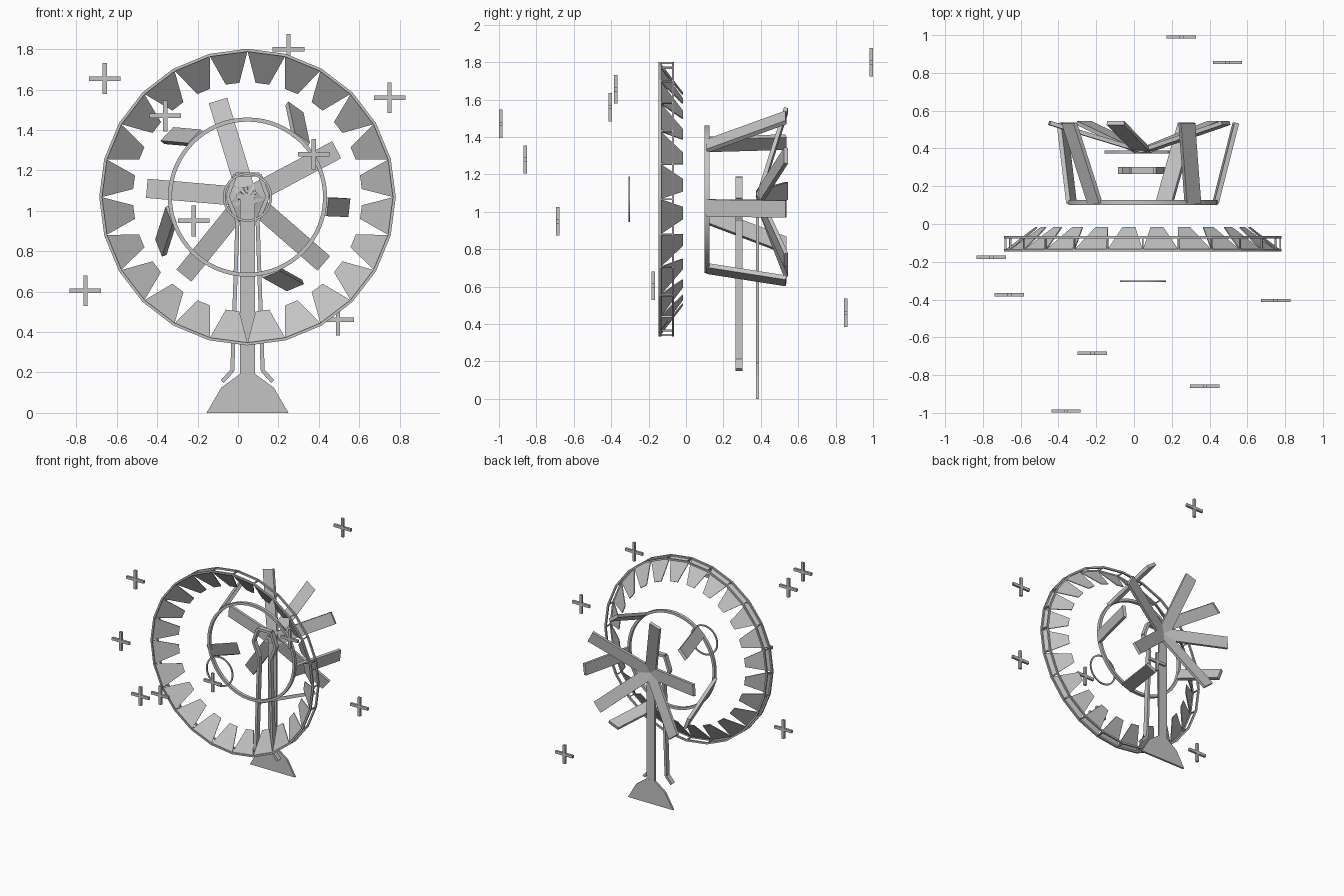
import bpy, bmesh
from math import sin, cos, pi, radians
from mathutils import Vector, Matrix

if "Cube" in bpy.data.objects:
    bpy.data.objects.remove(bpy.data.objects["Cube"])

CX, CZ = 0.047, 1.068          # wheel axis
SIDES = 24

grey = bpy.data.materials.new("plain_grey")
grey.use_nodes = True
grey.diffuse_color = (0.55, 0.55, 0.55, 1)
grey.node_tree.nodes["Principled BSDF"].inputs["Base Color"].default_value = (0.55, 0.55, 0.55, 1)


def finish(name, bm, smooth=False):
    bmesh.ops.recalc_face_normals(bm, faces=bm.faces)
    mesh = bpy.data.meshes.new(name)
    bm.to_mesh(mesh)
    bm.free()
    mesh.materials.append(grey)
    obj = bpy.data.objects.new(name, mesh)
    bpy.context.collection.objects.link(obj)
    if smooth:
        bpy.ops.object.select_all(action='DESELECT')
        obj.select_set(True)
        bpy.context.view_layer.objects.active = obj
        bpy.ops.object.shade_smooth_by_angle(angle=radians(35))
    return obj


def polar(r, angle, y):
    return Vector((CX + r * cos(angle), y, CZ + r * sin(angle)))


def plate(bm, points, offset):
    """Thicken a flat polygon along an offset vector."""
    front = [bm.verts.new(Vector(p) - offset / 2) for p in points]
    back = [bm.verts.new(Vector(p) + offset / 2) for p in points]
    bm.faces.new(front)
    bm.faces.new(back[::-1])
    n = len(points)
    for i in range(n):
        j = (i + 1) % n
        bm.faces.new((front[i], front[j], back[j], back[i]))


def board(bm, a, b, side, width, thick):
    """Straight board from a to b, wide along side."""
    normal = (b - a).cross(side).normalized() * thick
    s = side.normalized() * width / 2
    plate(bm, [a - s, a + s, b + s, b - s], normal)


def box(bm, centre, size):
    m = Matrix.Translation(centre) @ Matrix.Diagonal((*size, 1))
    bmesh.ops.create_cube(bm, size=1, matrix=m)


def hoop(name, r_out, r_in, y0, y1, sides, smooth=False):
    bm = bmesh.new()
    rows = []
    for i in range(sides):
        a = 2 * pi * i / sides
        rows.append([bm.verts.new(polar(r, a, y)) for r, y in
                     ((r_out, y0), (r_out, y1), (r_in, y1), (r_in, y0))])
    for i in range(sides):
        p, q = rows[i], rows[(i + 1) % sides]
        for k in range(4):
            m = (k + 1) % 4
            bm.faces.new((p[k], p[m], q[m], q[k]))
    return finish(name, bm, smooth)


# Large outer wheel: two rims, cross ties and a ring of tapered blades
hoop("front_rim", 0.734, 0.72, -0.146, -0.132, SIDES)
hoop("back_rim", 0.734, 0.72, -0.076, -0.063, SIDES)

bm = bmesh.new()
for i in range(SIDES):
    a = 2 * pi * i / SIDES
    board(bm, polar(0.727, a, -0.135), polar(0.727, a, -0.07),
          Vector((-sin(a), 0, cos(a))), 0.008, 0.01)
finish("rim_ties", bm)

bm = bmesh.new()
for i in range(SIDES):
    a0, a1 = 2 * pi * i / SIDES, 2 * pi * (i + 1) / SIDES
    mid = (a0 + a1) / 2
    tangent = Vector((-sin(mid), 0, cos(mid)))
    tip = polar(0.568, mid, -0.018)
    pts = [polar(0.725, a0, -0.138), polar(0.725, a1, -0.138),
           tip + tangent * 0.034, tip - tangent * 0.034]
    normal = (pts[1] - pts[0]).cross(tip - pts[0]).normalized()
    plate(bm, pts, normal * 0.006)
finish("wheel_blades", bm)

# Inner hoop and small floating ring
hoop("inner_hoop", 0.394, 0.374, 0.1, 0.126, 64, True)
hoop("small_front_ring", 0.122, 0.11, -0.307, -0.299, 48, True)

# Boards flaring back from the inner hoop: (angle at hoop, angle at end)
bm = bmesh.new()
for start, end in ((-73, -62), (-7, -6), (47, 62), (131, 142), (193, 210)):
    a, b = radians(start), radians(end)
    m = (a + b) / 2
    board(bm, polar(0.388, a, 0.112), polar(0.495, b, 0.535),
          Vector((-sin(m), 0, cos(m))), 0.092, 0.025)
finish("flared_boards", bm)

# Spokes fanning out from the top of the post
bm = bmesh.new()
for deg in (28, 107, 175, 231, 319):
    a = radians(deg)
    board(bm, polar(0, a, 0.385), polar(0.497, a, 0.535),
          Vector((-sin(a), 0, cos(a))), 0.095, 0.022)
finish("rear_spokes", bm)

# Post and foot
bm = bmesh.new()
box(bm, (CX, 0.382, 0.62), (0.075, 0.015, 0.92))
finish("post", bm)
bm = bmesh.new()
half = [(0.203, 0), (0.13, 0.125), (0.034, 0.195)]
outline = half + [(-x, z) for x, z in reversed(half)]
plate(bm, [(CX + x, 0.382, z) for x, z in outline], Vector((0, 0.016, 0)))
finish("post_foot", bm)

# Bent arch brace in front of the post, with splayed feet
path = [(0.125, 0.155), (0.075, 0.21), (0.05, 0.95), (0.1, 1.07), (0.06, 1.18)]
path += [(-x, z) for x, z in reversed(path)]
bm = bmesh.new()
for (x0, z0), (x1, z1) in zip(path, path[1:]):
    board(bm, Vector((CX + x0, 0.283, z0)), Vector((CX + x1, 0.283, z1)),
          Vector((0, 1, 0)), 0.038, 0.02)
finish("arch_brace", bm)

# Floating cross shapes
crosses = [(0.25, 0.99, 1.8), (-0.66, -0.375, 1.655), (0.75, -0.405, 1.56),
           (-0.36, -0.99, 1.47), (0.375, -0.86, 1.28), (-0.22, -0.685, 0.95),
           (-0.755, -0.175, 0.605), (0.495, 0.855, 0.46)]
for i, c in enumerate(crosses):
    bm = bmesh.new()
    box(bm, c, (0.156, 0.018, 0.022))
    box(bm, c, (0.022, 0.0182, 0.152))
    finish(f"floating_cross_{i + 1}", bm)
